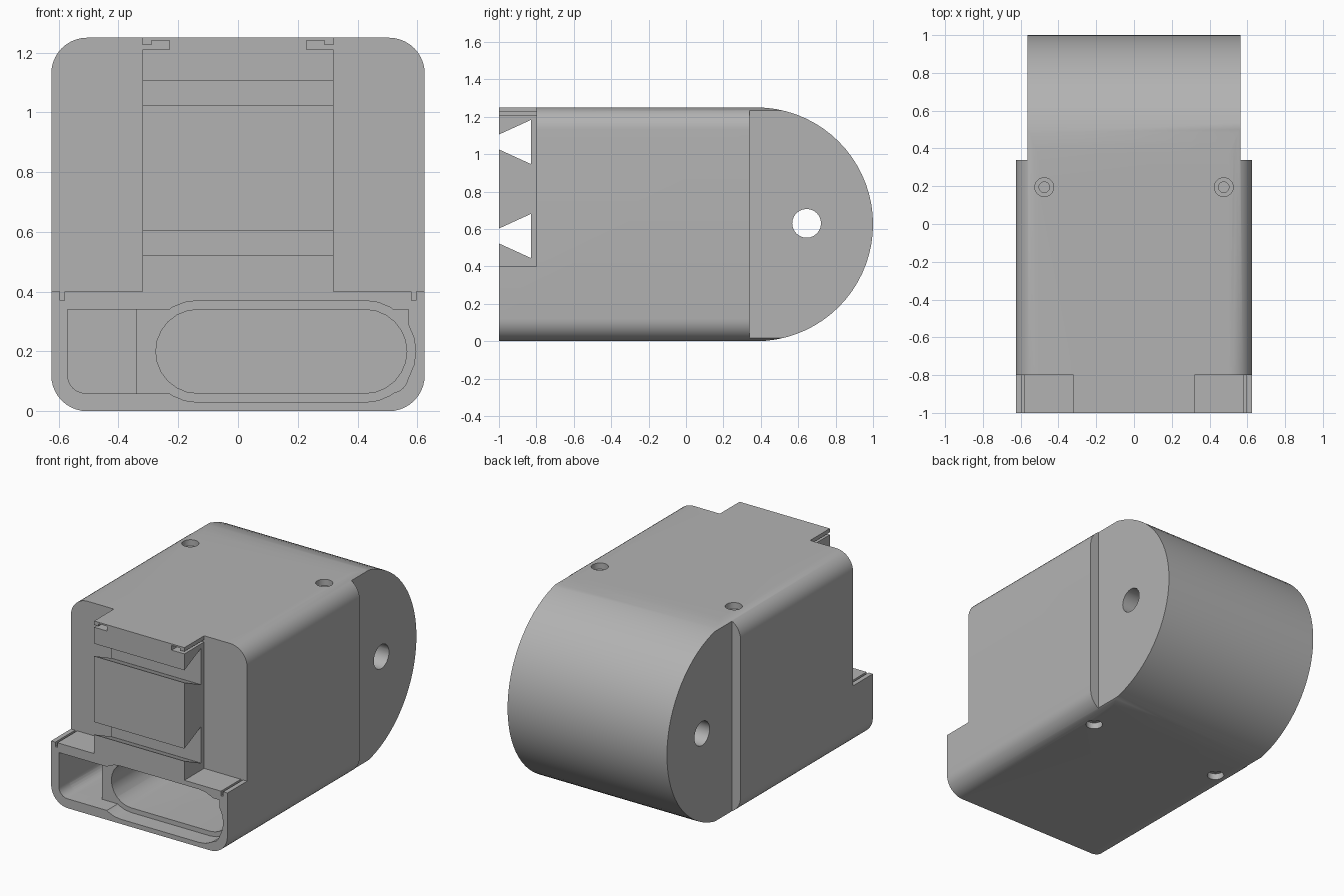
import bpy, bmesh
from math import cos, sin, pi, radians

if "Cube" in bpy.data.objects:
    bpy.data.objects.remove(bpy.data.objects["Cube"])

grey = bpy.data.materials.new("plain grey")
grey.use_nodes = True
grey.diffuse_color = (0.45, 0.45, 0.45, 1)
grey.node_tree.nodes["Principled BSDF"].inputs["Base Color"].default_value = (0.45, 0.45, 0.45, 1)


def arc(cx, cy, r, start, end, n):
    """Points on an arc, angles in degrees."""
    return [(cx + r * cos(radians(start + (end - start) * i / n)),
             cy + r * sin(radians(start + (end - start) * i / n))) for i in range(n + 1)]


def circle(cx, cy, r, n=24):
    return arc(cx, cy, r, 0, 360, n)[:-1]


def box(a0, a1, b0, b1):
    return [(a0, b0), (a1, b0), (a1, b1), (a0, b1)]


def stadium(x0, x1, z0, z1):
    r, zc = (z1 - z0) / 2, (z0 + z1) / 2
    return arc(x1 - r, zc, r, -90, 90, 12) + arc(x0 + r, zc, r, 90, 270, 12)


def mirrored(points):
    return [(-a, b) for a, b in points]


def prism(name, profile, axis, start, end):
    """Extrude a closed profile along an axis."""
    place = {"x": lambda p, t: (t, p[0], p[1]),
             "y": lambda p, t: (p[0], t, p[1]),
             "z": lambda p, t: (p[0], p[1], t)}[axis]
    bm = bmesh.new()
    low = [bm.verts.new(place(p, start)) for p in profile]
    high = [bm.verts.new(place(p, end)) for p in profile]
    bm.faces.new(low)
    bm.faces.new(high)
    for i in range(len(profile)):
        j = (i + 1) % len(profile)
        bm.faces.new((low[i], low[j], high[j], high[i]))
    bmesh.ops.recalc_face_normals(bm, faces=bm.faces)
    mesh = bpy.data.meshes.new(name)
    bm.to_mesh(mesh)
    bm.free()
    mesh.materials.append(grey)
    obj = bpy.data.objects.new(name, mesh)
    bpy.context.collection.objects.link(obj)
    return obj


def combine(target, tool, operation="DIFFERENCE"):
    """Apply a boolean and discard the tool."""
    mod = target.modifiers.new("cut", "BOOLEAN")
    mod.operation, mod.solver, mod.object = operation, "EXACT", tool
    bpy.context.view_layer.objects.active = target
    bpy.ops.object.modifier_apply(modifier=mod.name)
    bpy.data.objects.remove(tool)


W, H, R = 0.625, 1.25, 0.12      # half width, height, edge radius
FRONT, STEP = -1.0, -0.8         # front face, shoulder face

# Housing: rounded section crossed with a round-backed side outline
section = (arc(W - R, R, R, -90, 0, 10) + arc(W - R, H - R, R, 0, 90, 10)
           + arc(R - W, H - R, R, 90, 180, 10) + arc(R - W, R, R, 180, 270, 10))
housing = prism("housing", section, "y", FRONT, 1.1)
side = [(-1.2, H), (-1.2, 0)] + arc(0.375, W, W, -90, 90, 36)
combine(housing, prism("side_outline", side, "x", -1, 1), "INTERSECT")

# Features repeated on both sides
for s in (1, -1):
    flip = (lambda p: p) if s == 1 else mirrored
    # Narrower round back
    combine(housing, prism("back_step", flip(box(0.565, 0.8, 0.34, 1.2)), "z", -0.1, 1.4))
    # Shoulders beside the front column
    combine(housing, prism("shoulder", flip(box(0.32, 0.8, 0.4, 1.4)), "y", -1.1, STEP))
    # Narrow groove in each lower ledge
    combine(housing, prism("ledge_groove", flip(box(0.58, 0.595, 0.37, 0.45)), "y", -1.1, STEP))
    # Hooked slot under the top edge
    hook = [(0.34, 1.21), (0.23, 1.21), (0.23, 1.24), (0.29, 1.24), (0.29, 1.225), (0.34, 1.225)]
    combine(housing, prism("hook_slot", flip(hook), "y", -1.1, STEP))
    # Counterbored screw holes, top and bottom
    for z, d in ((H, -1), (0, 1)):
        for radius, depth in ((0.05, 0.04), (0.028, 0.18)):
            hole = circle(s * 0.475, 0.195, radius)
            combine(housing, prism("screw_hole", hole, "z", z - d * 0.05, z + d * depth))

# Dovetail grooves across the front column
for z in (0.5625, 1.065):
    slope = (0.1175 - 0.04) / 0.17
    mouth = 0.04 - 0.05 * slope
    tail = [(-1.05, z - mouth), (-0.83, z - 0.1175), (-0.83, z + 0.1175), (-1.05, z + mouth)]
    combine(housing, prism("dovetail", tail, "x", -0.5, 0.5))

# Lower front opening with its recess, deep side pocket and long bore
corner = arc(-0.51, 0.12, 0.06, 180, 270, 6)
recess = corner + mirrored(corner)[::-1] + [(0.57, 0.34), (-0.57, 0.34)]
combine(housing, prism("recess", recess, "y", -1.1, -0.89))
combine(housing, prism("wide_recess", stadium(-0.305, 0.595, 0.03, 0.37), "y", -1.1, -0.89))
pocket = corner + [(-0.34, 0.06), (-0.34, 0.34), (-0.57, 0.34)]
combine(housing, prism("pocket", pocket, "y", -0.9, 0.1))
combine(housing, prism("bore", stadium(-0.275, 0.565, 0.06, 0.34), "y", -0.9, 0.1))

# Pivot hole through the round back
combine(housing, prism("pivot_hole", circle(0.645, 0.63, 0.077), "x", -1, 1))

bpy.ops.object.select_all(action="DESELECT")
housing.select_set(True)
bpy.context.view_layer.objects.active = housing
bpy.ops.object.shade_smooth_by_angle(angle=radians(30))
